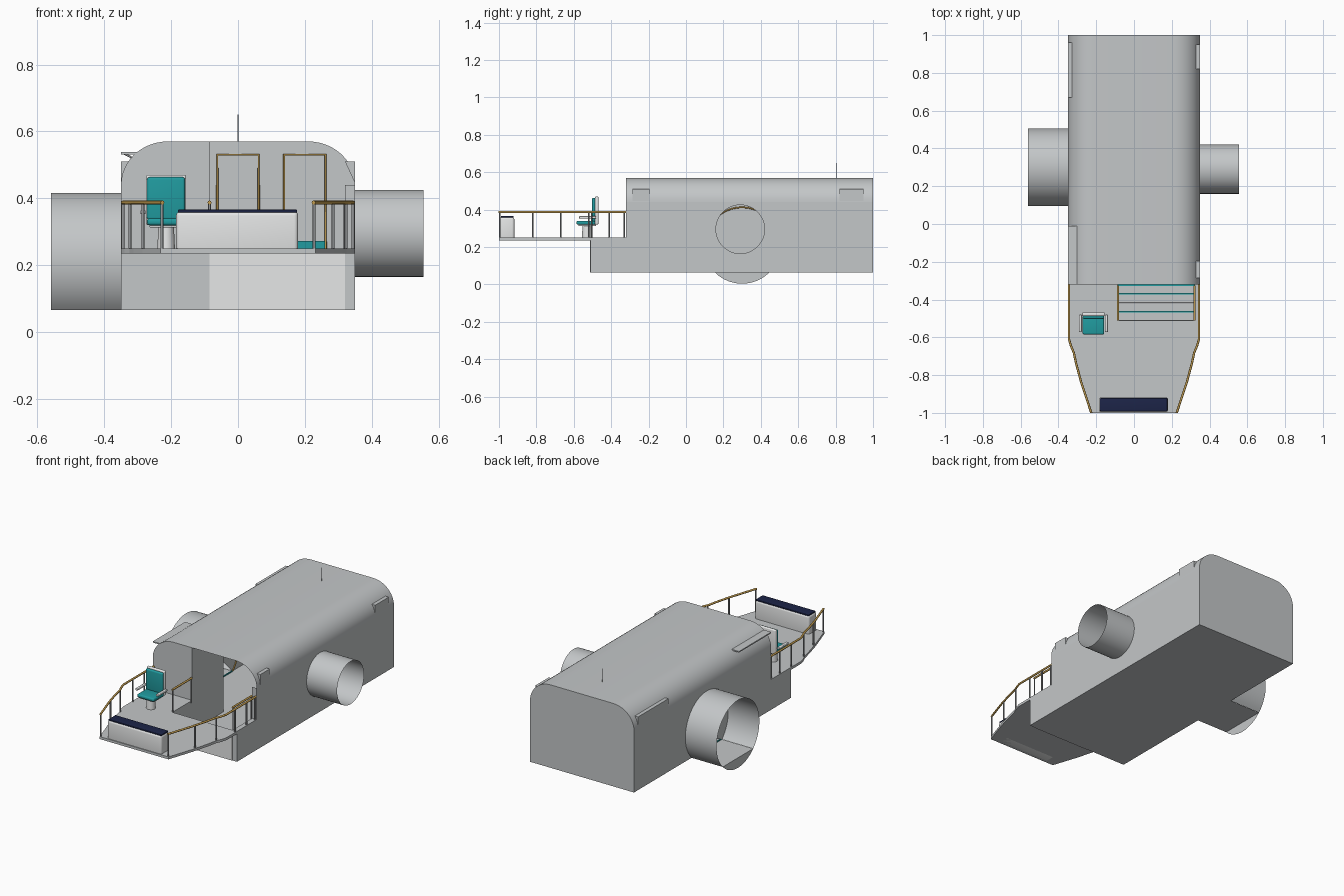
import bpy, bmesh, math
from math import sin, cos, radians, pi
from mathutils import Vector

if "Cube" in bpy.data.objects:
    bpy.data.objects.remove(bpy.data.objects["Cube"])


def mat(name, c):
    m = bpy.data.materials.new(name)
    m.diffuse_color = (*c, 1)
    m.use_nodes = True
    m.node_tree.nodes["Principled BSDF"].inputs["Base Color"].default_value = m.diffuse_color
    return m


GREY = mat("hull grey", (0.55, 0.57, 0.58))
WHITE = mat("white trim", (0.80, 0.81, 0.81))
STEEL = mat("steel", (0.30, 0.31, 0.32))
TEAL = mat("teal", (0.015, 0.33, 0.35))
GOLD = mat("gold", (0.55, 0.34, 0.08))
NAVY = mat("navy", (0.012, 0.018, 0.065))


def finish(bm, name, m, smooth=False):
    me = bpy.data.meshes.new(name)
    bm.to_mesh(me)
    bm.free()
    ob = bpy.data.objects.new(name, me)
    bpy.context.collection.objects.link(ob)
    me.materials.append(m)
    if smooth:
        bpy.context.view_layer.objects.active = ob
        bpy.ops.object.select_all(action='DESELECT')
        ob.select_set(True)
        bpy.ops.object.shade_smooth_by_angle(angle=radians(35))
    return ob


def box(name, x, y, z, m, bevel=0):
    bm = bmesh.new()
    bmesh.ops.create_cube(bm, size=1)
    for v in bm.verts:
        v.co = Vector([(r[0] + r[1]) / 2 + c * (r[1] - r[0]) for r, c in zip((x, y, z), v.co)])
    if bevel:
        bmesh.ops.bevel(bm, geom=bm.edges[:], offset=bevel, segments=4, profile=0.5, affect='EDGES')
    return finish(bm, name, m, bool(bevel))


def flat(name, pts, m):
    bm = bmesh.new()
    f = bm.faces.new([bm.verts.new(p) for p in pts])
    bmesh.ops.triangulate(bm, faces=[f])
    return finish(bm, name, m)


def sweep(name, pts, d, m, closed=False, caps=False):
    # extrude a profile along vector d
    bm = bmesh.new()
    a = [bm.verts.new(p) for p in pts]
    b = [bm.verts.new(Vector(p) + Vector(d)) for p in pts]
    n = len(pts)
    for i in range(n if closed else n - 1):
        j = (i + 1) % n
        bm.faces.new((a[i], a[j], b[j], b[i]))
    if caps:
        bm.faces.new(a[::-1])
        bm.faces.new(b)
        bmesh.ops.recalc_face_normals(bm, faces=bm.faces[:])
    return finish(bm, name, m, not caps)


def tube(name, pts, r, m, closed=False):
    cu = bpy.data.curves.new(name, 'CURVE')
    cu.dimensions = '3D'
    cu.bevel_depth = r
    cu.bevel_resolution = 2
    cu.use_fill_caps = True
    sp = cu.splines.new('POLY')
    sp.points.add(len(pts) - 1)
    for p, q in zip(sp.points, pts):
        p.co = (*q, 1)
    sp.use_cyclic_u = closed
    cu.materials.append(m)
    ob = bpy.data.objects.new(name, cu)
    bpy.context.collection.objects.link(ob)
    return ob


def ring(x, cy, cz, r, a0, a1, n=48):
    return [(x, cy + r * cos(radians(a0 + (a1 - a0) * i / n)),
             cz + r * sin(radians(a0 + (a1 - a0) * i / n))) for i in range(n + 1)]


W, F, B, BOT, TOP, EAVE = 0.35, -0.32, 1.0, 0.065, 0.57, 0.44
SX0, SX1, DECK = -0.085, 0.32, 0.25

# cabin shell
left_arc = [(-0.21 - 0.14 * cos(t * pi / 24), F, EAVE + 0.13 * sin(t * pi / 24)) for t in range(13)]
right_arc = [(-x, y, z) for x, y, z in reversed(left_arc)]
sweep("cabin_roof", left_arc + right_arc, (0, B - F, 0), GREY)
flat("cabin_back", [(x, B, z) for x, y, z in left_arc + right_arc] + [(W, B, BOT), (-W, B, BOT)], GREY)
flat("cabin_bottom", [(-W, F, BOT), (W, F, BOT), (W, B, BOT), (-W, B, BOT)], GREY)
flat("cabin_front_panel", left_arc + [(SX0, F, TOP), (SX0, F, BOT), (-W, F, BOT)], GREY)
box("inner_partition", (SX0 - 0.004, SX0), (F, -0.02), (BOT, TOP - 0.002), GREY)
flat("front_jamb", [(SX1, F, BOT), (W, F, BOT), (W, F, EAVE), (SX1, F, EAVE)], GREY)

# left wall with arched opening, and large side tunnel
arch = ring(-W, 0.30, 0.21, 0.206, -44.7, 224.7)
flat("left_wall", [(-W, F, BOT), (-W, F, EAVE), (-W, B, EAVE), (-W, B, BOT)] + arch, GREY)
sweep("left_tunnel", arch, (-0.21, 0, 0), GREY)
flat("left_tunnel_floor", [(-0.56, 0.154, BOT), (-W, 0.154, BOT), (-W, 0.446, BOT), (-0.56, 0.446, BOT)], GREY)
flat("left_tunnel_lower_plate", ring(-0.56, 0.30, 0.21, 0.206, 224.7, 315.3, 24), GREY)
tube("left_arch_trim", ring(-W + 0.004, 0.30, 0.21, 0.202, -44.7, 224.7), 0.004, GOLD)
box("left_floor_light", (-W, -W + 0.006), (0.16, 0.44), (BOT, BOT + 0.006), TEAL)

# right wall with round opening, and small side tunnel
circle = ring(W, 0.29, 0.295, 0.13, 0, 360)[:-1]
bm = bmesh.new()
edges = []
for loop in ([(W, F, BOT), (W, B, BOT), (W, B, EAVE), (W, F, EAVE)], circle):
    vs = [bm.verts.new(p) for p in loop]
    edges += [bm.edges.new((vs[i - 1], vs[i])) for i in range(len(vs))]
bmesh.ops.triangle_fill(bm, use_beauty=True, use_dissolve=False, edges=edges, normal=(1, 0, 0))
finish(bm, "right_wall", GREY)
sweep("right_tunnel", circle, (0.205, 0, 0), GREY, closed=True)

# window dormers let into the roof curve, side flap and thin mast
for name, s, y0, y1 in (("right_front_dormer", 1, -0.285, -0.195), ("right_rear_dormer", 1, 0.82, 0.95),
                        ("left_rear_dormer", -1, 0.67, 0.96)):
    sweep(name, [(s * W, y0, 0.445), (s * W, y0, 0.51), (s * 0.32, y0, 0.51)],
          (0, y1 - y0, 0), GREY, closed=True, caps=True)
box("left_front_flap", (-W, -0.295), (F, -0.01), (0.531, 0.538), GREY)
tube("flap_strut", [(-0.315, -0.03, 0.52), (-0.34, -0.03, 0.533)], 0.003, STEEL)
tube("mast", [(0, 0.805, TOP), (0, 0.805, 0.65)], 0.001, STEEL)

# interior door frames and berth
for i, x in enumerate((0.0, 0.2)):
    a, b, y = x - 0.062, x + 0.062, B - 0.01
    tube("door_frame_%d" % i, [(a, y, BOT), (a, y, 0.53), (b, y, 0.53), (b, y, BOT)], 0.004, GOLD)
box("berth", (0.14, 0.26), (0.78, 0.97), (BOT, 0.272), TEAL)

# foredeck with stairwell notch
side = [(W, F), (W, -0.61), (0.34, -0.645), (0.325, -0.68), (0.312, -0.74), (0.285, -0.84), (0.232, -1.0)]
outline = [(-x, y) for x, y in side] + side[::-1]
outline += [(SX1, F), (SX1, -0.51), (SX0, -0.51), (SX0, F)]
sweep("foredeck", [(x, y, 0.235) for x, y in outline], (0, 0, DECK - 0.235), GREY, closed=True, caps=True)
box("deck_base_left", (-W, SX0), (-0.51, F), (BOT, 0.236), GREY)
box("deck_base_right", (SX1, W), (-0.51, F), (BOT, 0.236), GREY)
box("stair_front_panel", (SX0, SX1), (-0.513, -0.508), (BOT, 0.235), WHITE)

# stairs down into the cabin
for i in range(4):
    y0 = -0.508 + 0.047 * i
    z = 0.21 - 0.04 * i
    box("step_%d" % i, (SX0, SX1), (y0, y0 + 0.047), (BOT, z), GREY)
    box("step_light_%d" % i, (SX0, SX1), (y0 + 0.04, y0 + 0.048), (z - 0.004, z + 0.002),
        STEEL if i == 1 else TEAL)
for n, x in (("left", SX0), ("right", SX1)):
    tube("stair_handrail_" + n, [(x, -0.51, 0.387), (x, -0.325, 0.387)], 0.006, GOLD)
    for y in (-0.505, -0.33):
        tube("stair_post_" + n, [(x, y, DECK - 0.01), (x, y, 0.387)], 0.004, STEEL)


# deck railings
def edge_x(y):
    for (xa, ya), (xb, yb) in zip(side, side[1:]):
        if yb <= y <= ya:
            return xa + (xb - xa) * (ya - y) / (ya - yb)


for s in (-1, 1):
    tube("deck_rail", [(s * (x - 0.006), y, 0.387) for x, y in side], 0.006, GOLD)
    for y in (-0.995, -0.82, -0.67, -0.52, -0.41, -0.33):
        x = s * (edge_x(y) - 0.006)
        tube("rail_post", [(x, y, DECK - 0.01), (x, y, 0.387)], 0.0045, STEEL)

# bow bench
box("bench_base", (-0.185, 0.18), (-0.995, -0.918), (0.235, 0.36), WHITE, 0.012)
box("bench_cushion", (-0.18, 0.177), (-0.99, -0.922), (0.357, 0.366), NAVY, 0.003)

# helm seat
bm = bmesh.new()
bmesh.ops.create_cone(bm, cap_ends=True, segments=32, radius1=0.027, radius2=0.023, depth=0.085)
bmesh.ops.translate(bm, verts=bm.verts[:], vec=(-0.215, -0.53, 0.278))
finish(bm, "seat_pedestal", WHITE, True)
box("seat_pan", (-0.265, -0.165), (-0.575, -0.48), (0.312, 0.322), WHITE, 0.004)
box("seat_cushion", (-0.272, -0.158), (-0.585, -0.485), (0.319, 0.34), TEAL, 0.008)
box("seat_back_cushion", (-0.272, -0.158), (-0.502, -0.484), (0.335, 0.463), TEAL, 0.008)
box("seat_back_shell", (-0.275, -0.155), (-0.487, -0.468), (0.32, 0.47), WHITE, 0.006)
for x in (-0.284, -0.146):
    box("armrest", (x - 0.008, x + 0.008), (-0.572, -0.48), (0.352, 0.365), WHITE, 0.004)
